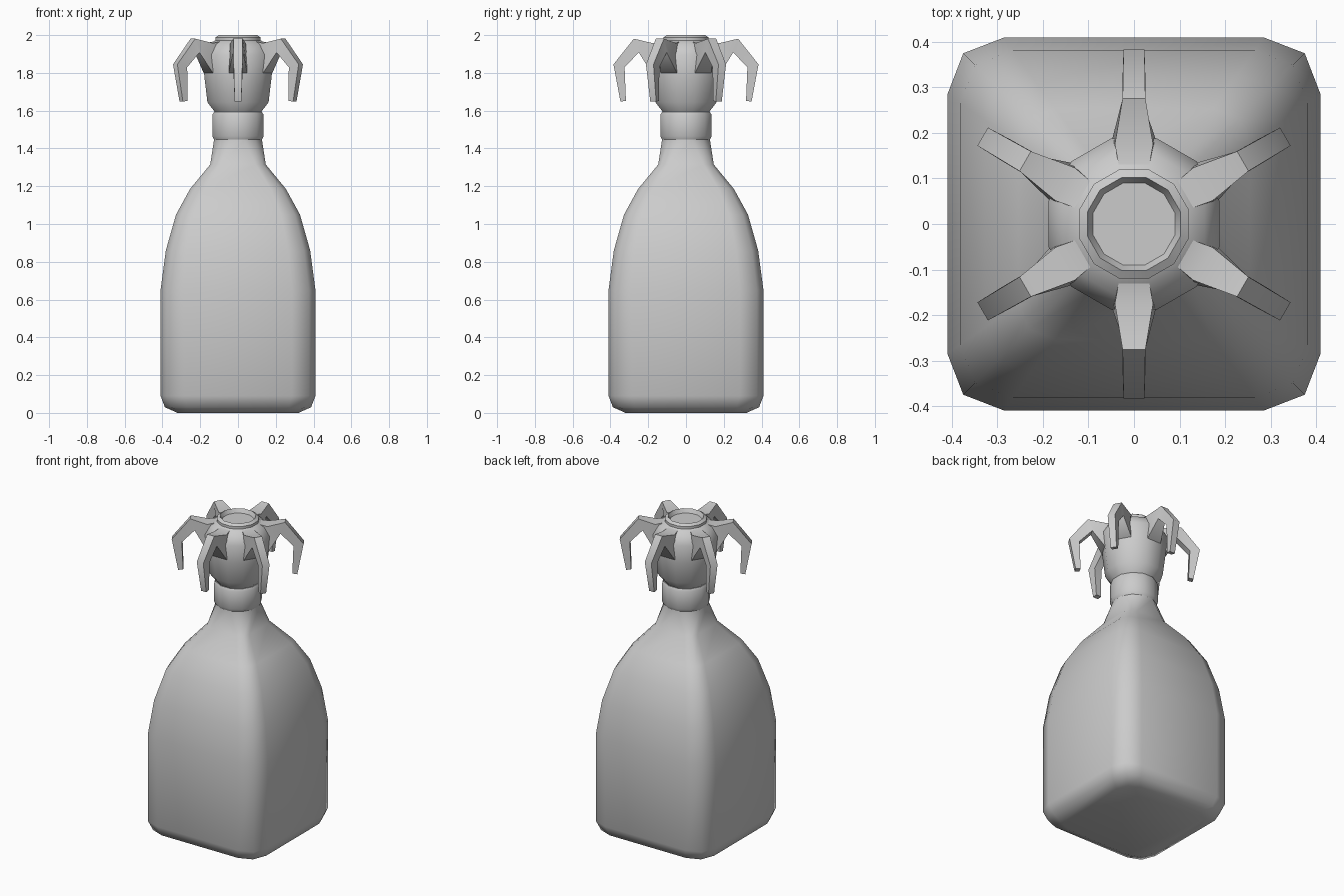
import bpy, bmesh, math

if "Cube" in bpy.data.objects:
    bpy.data.objects.remove(bpy.data.objects["Cube"])

COS15 = math.cos(math.radians(15))
TAN15 = math.tan(math.radians(15))


def ring(w, z, t=1.0):
    """12-point section of half width w: t=0 rounded square, t=1 circle."""
    a = w * (0.695 * (1 - t) + TAN15 * t)
    d = w * (0.915 * (1 - t) + math.sqrt(0.5) / COS15 * t)
    pts = []
    for k in range(4):
        c, s = [(1, 0), (0, 1), (-1, 0), (0, -1)][k]
        for x, y in ((w, a), (d, d), (a, w)):
            pts.append((x * c - y * s, x * s + y * c, z))
    return pts


def loft(bm, sections):
    loops = [[bm.verts.new(p) for p in sec] for sec in sections]
    n = len(loops[0])
    for lo, hi in zip(loops, loops[1:]):
        for i in range(n):
            j = (i + 1) % n
            bm.faces.new((lo[i], lo[j], hi[j], hi[i]))
    bm.faces.new(loops[0][::-1])
    bm.faces.new(loops[-1])


def finish(bm, name, angle):
    bmesh.ops.recalc_face_normals(bm, faces=bm.faces)
    mesh = bpy.data.meshes.new(name)
    bm.to_mesh(mesh)
    bm.free()
    ob = bpy.data.objects.new(name, mesh)
    bpy.context.collection.objects.link(ob)
    bpy.ops.object.select_all(action='DESELECT')
    bpy.context.view_layer.objects.active = ob
    ob.select_set(True)
    bpy.ops.object.shade_smooth_by_angle(angle=math.radians(angle))


# Bottle: square body blending into a round neck (half width, z, roundness)
bm = bmesh.new()
loft(bm, [ring(*p) for p in (
    (0.32, 0, 0), (0.387, 0.03, 0), (0.41, 0.09, 0), (0.41, 0.65, 0),
    (0.382, 0.86, 0), (0.328, 1.05, 0), (0.254, 1.185, 0.03),
    (0.147, 1.315, 0.15), (0.127, 1.445, 1), (0.125, 1.5, 1))])
finish(bm, "bottle", 60)

# Collar around the neck
bm = bmesh.new()
loft(bm, [ring(*p) for p in (
    (0.126, 1.445), (0.136, 1.465), (0.136, 1.577), (0.128, 1.592))])
finish(bm, "neck_collar", 40)

# Cap with recessed rim on top
bm = bmesh.new()
loft(bm, [ring(*p) for p in (
    (0.118, 1.58), (0.128, 1.60), (0.162, 1.645), (0.178, 1.78),
    (0.188, 1.895), (0.155, 1.952), (0.12, 1.972), (0.12, 1.988),
    (0.102, 2.0), (0.09, 1.975))])
finish(bm, "cap", 50)

# Six bent claws: (outer r, z), (inner r, z), outer and inner half widths
claw = (
    ((0.12, 1.968), (0.12, 1.79), 0.032, 0.032),
    ((0.175, 1.957), (0.182, 1.80), 0.042, 0.049),
    ((0.276, 1.981), (0.25, 1.908), 0.025, 0.026),
    ((0.384, 1.845), (0.325, 1.83), 0.023, 0.025),
    ((0.347, 1.648), (0.318, 1.652), 0.018, 0.018))
bm = bmesh.new()
for k in range(6):
    ang = math.radians(30 + 60 * k)
    c, s = math.cos(ang), math.sin(ang)
    secs = []
    for (ro, zo), (ri, zi), ho, hi in claw:
        secs.append([(r * c - h * s, r * s + h * c, z) for r, h, z in
                     ((ro, ho, zo), (ro, -ho, zo), (ri, -hi, zi), (ri, hi, zi))])
    loft(bm, secs)
finish(bm, "cap_claws", 55)
